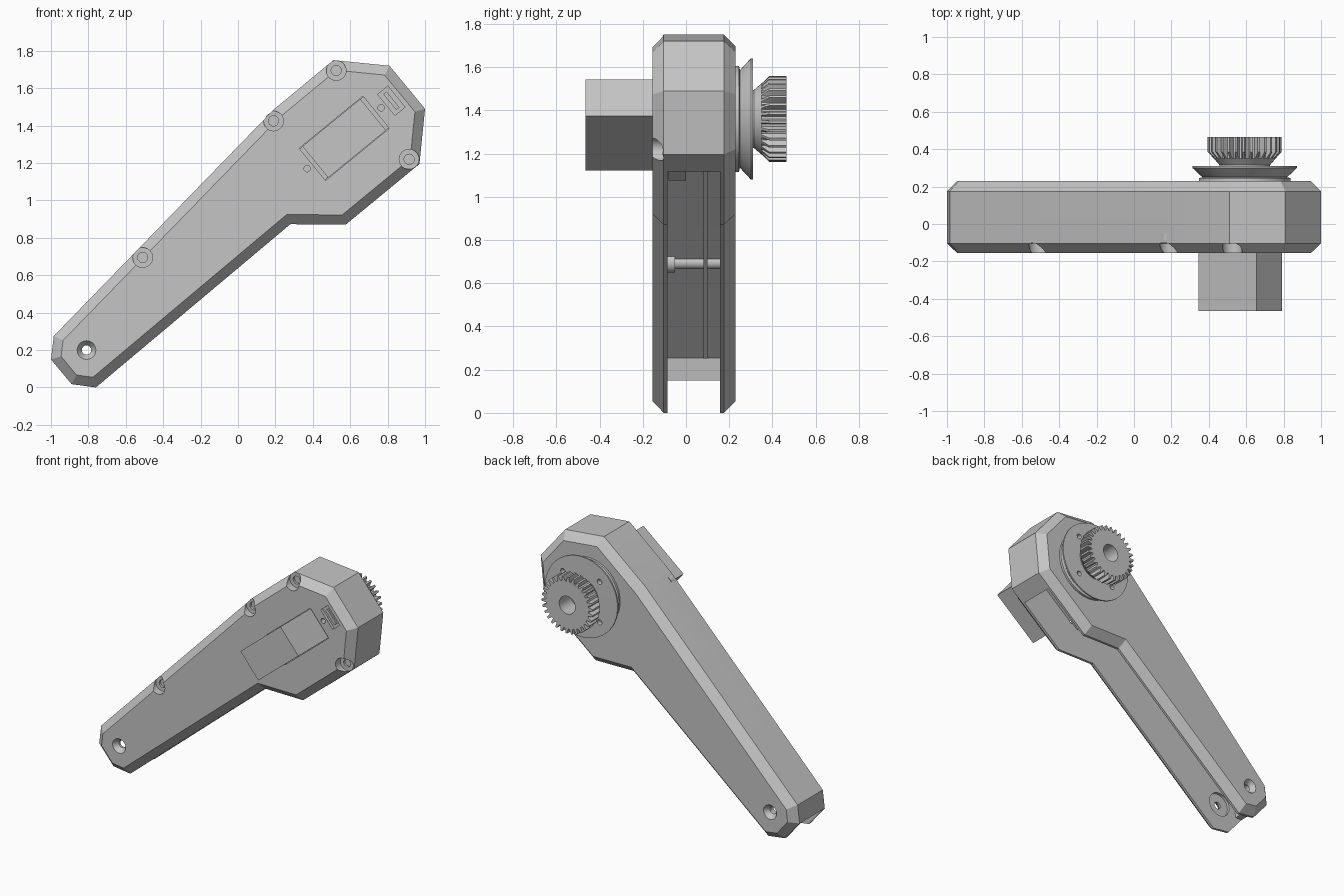
import bpy, bmesh
from math import sin, cos, pi, radians
from mathutils import Vector

cube = bpy.data.objects.get("Cube")
if cube:
    bpy.data.objects.remove(cube)

grey = bpy.data.materials.new("plain_grey")
grey.use_nodes = True
colour = (0.56, 0.56, 0.56, 1)
grey.diffuse_color = colour
grey.node_tree.nodes["Principled BSDF"].inputs["Base Color"].default_value = colour


def loft(name, loops):
    """Skin equal-length point loops and cap both ends."""
    bm = bmesh.new()
    rings = [[bm.verts.new(p) for p in loop] for loop in loops]
    n = len(rings[0])
    for a, b in zip(rings, rings[1:]):
        for i in range(n):
            j = (i + 1) % n
            bm.faces.new((a[i], a[j], b[j], b[i]))
    bm.faces.new(rings[0])
    bm.faces.new(rings[-1])
    bmesh.ops.recalc_face_normals(bm, faces=bm.faces)
    mesh = bpy.data.meshes.new(name)
    bm.to_mesh(mesh)
    bm.free()
    mesh.materials.append(grey)
    obj = bpy.data.objects.new(name, mesh)
    bpy.context.collection.objects.link(obj)
    return obj


def prism(name, outline, y0, y1):
    return loft(name, [[(x, y, z) for x, z in outline] for y in (y0, y1)])


def lathe(name, centre, profile, sides=48):
    """Turn (radius, y) pairs about an axis along y."""
    cx, cz = centre
    return loft(name, [[(cx + r * cos(2 * pi * i / sides), y, cz + r * sin(2 * pi * i / sides))
                        for i in range(sides)] for r, y in profile])


def rod(name, centre, r, y0, y1):
    return lathe(name, centre, [(r, y0), (r, y1)], 32)


def block(name, centre, length, width, y0, y1, tilt):
    """Box whose length is tilted in the upright plane."""
    u = Vector((cos(tilt), sin(tilt)))
    v = Vector((-u.y, u.x))
    c = Vector(centre)
    corners = [c + u * length / 2 * a + v * width / 2 * b
               for a, b in ((-1, -1), (1, -1), (1, 1), (-1, 1))]
    return prism(name, corners, y0, y1)


def activate(obj):
    bpy.ops.object.select_all(action='DESELECT')
    obj.select_set(True)
    bpy.context.view_layer.objects.active = obj


def cut(obj, cutter):
    mod = obj.modifiers.new("cut", 'BOOLEAN')
    mod.operation = 'DIFFERENCE'
    mod.solver = 'EXACT'
    mod.object = cutter
    activate(obj)
    bpy.ops.object.modifier_apply(modifier=mod.name)
    bpy.data.objects.remove(cutter)


def inset(outline, d):
    """Offset a clockwise outline inwards."""
    pts = [Vector(p) for p in outline]
    result = []
    for i, p in enumerate(pts):
        a = (p - pts[i - 1]).normalized()
        b = (pts[(i + 1) % len(pts)] - p).normalized()
        na, nb = Vector((a.y, -a.x)), Vector((b.y, -b.x))
        result.append(p + (na + nb) * d / (1 + na.dot(nb)))
    return result


# Chamfered arm housing
outline = [(-1, .15), (-.985, .275), (.19, 1.485), (.51, 1.75), (.81, 1.72), (1, 1.49),
           (.97, 1.195), (.575, .87), (.28, .873), (-.76, 0), (-.89, .018)]
inner = inset(outline, .052)
housing = loft("arm_housing", [[(x, y, z) for x, z in pts] for pts, y in
                               ((inner, -.155), (outline, -.103), (outline, .175), (inner, .23))])

# Hollow interior, open along the lower edge
cavity = [(-1.1, .15), (-.95, .15), (-.937, .255), (.225, 1.433), (.525, 1.70), (.79, 1.67),
          (.945, 1.475), (.92, 1.22), (.835, 1.165), (.96, 1.01), (.7, .7), (.35, .7),
          (-.7, -.15), (-1.1, -.1)]
cut(housing, prism("cavity_cutter", cavity, -.085, .158))

# Counterbored screw seats with posts
screws = [(.525, 1.695), (.19, 1.425), (-.51, .695), (.915, 1.22)]
for c in screws:
    cut(housing, lathe("seat_cutter", c, [(.053, -.2), (.053, -.103), (.027, -.1025), (.027, -.08)], 32))
    rod("screw_boss", c, .046, -.086, -.05)
    rod("screw_post", c, .03, -.06, .165)

# Pivot hole, countersunk on both faces, with an inner seat
pivot = (-.81, .2)
cut(housing, lathe("pivot_cutter", pivot, [(.053, -.2), (.05, -.155), (.025, -.12),
                                            (.025, .195), (.05, .23), (.053, .3)], 32))
cut(housing, rod("pivot_seat_cutter", pivot, .085, -.105, -.07))

# Motor window, pilot holes and connector slot
tilt = radians(39.3)
motor = (.568, 1.332)
cut(housing, block("window_cutter", motor, .44, .222, -.3, -.07, tilt))
for c in ((.37, 1.17), (.765, 1.495)):
    cut(housing, rod("pilot_cutter", c, .017, -.3, -.1))
slot = (.82, 1.533)
cut(housing, block("slot_cutter", slot, .07, .145, -.3, -.135, tilt))
block("slot_bar", slot, .022, .11, -.137, -.148, tilt)

# Motor
block("motor_body", motor, .40, .217, -.465, .10, tilt)
block("motor_flange", motor, .55, .215, -.08, .0, tilt)

# Stiffening rib along the inside of the long wall
block("inner_rib", (-.34, .825), 1.55, .06, .08, .10, radians(45.5))

# Grooved output flange with hub
axle = (.592, 1.36)
flange = lathe("output_flange", axle, [(.245, .22), (.245, .245), (.225, .25), (.235, .258),
                                       (.28, .30), (.28, .31), (.135, .311), (.13, .335)], 64)
for k in range(4):
    a = pi / 4 + k * pi / 2
    cut(flange, rod("flange_hole_cutter", (axle[0] + .2 * cos(a), axle[1] + .2 * sin(a)),
                    .018, .28, .4))

# Bevelled gear with a bore
teeth, root, tip = 30, .165, .198
tooth = [(0, root), (.3, root), (.5, tip), (.8, tip)]
loops = []
for y, limit in ((.315, .135), (.35, root), (.385, tip), (.465, tip)):
    loops.append([(axle[0] + min(r, limit) * cos(2 * pi * (k + f) / teeth), y,
                   axle[1] + min(r, limit) * sin(2 * pi * (k + f) / teeth))
                  for k in range(teeth) for f, r in tooth])
gear = loft("output_gear", loops)
cut(gear, rod("bore_cutter", axle, .062, .33, .6))

# Smooth the round surfaces, keep edges crisp
for obj in bpy.context.collection.objects:
    if obj.type == 'MESH' and obj.data.materials and obj.data.materials[0] == grey:
        activate(obj)
        bpy.ops.object.shade_smooth_by_angle(angle=radians(25))
